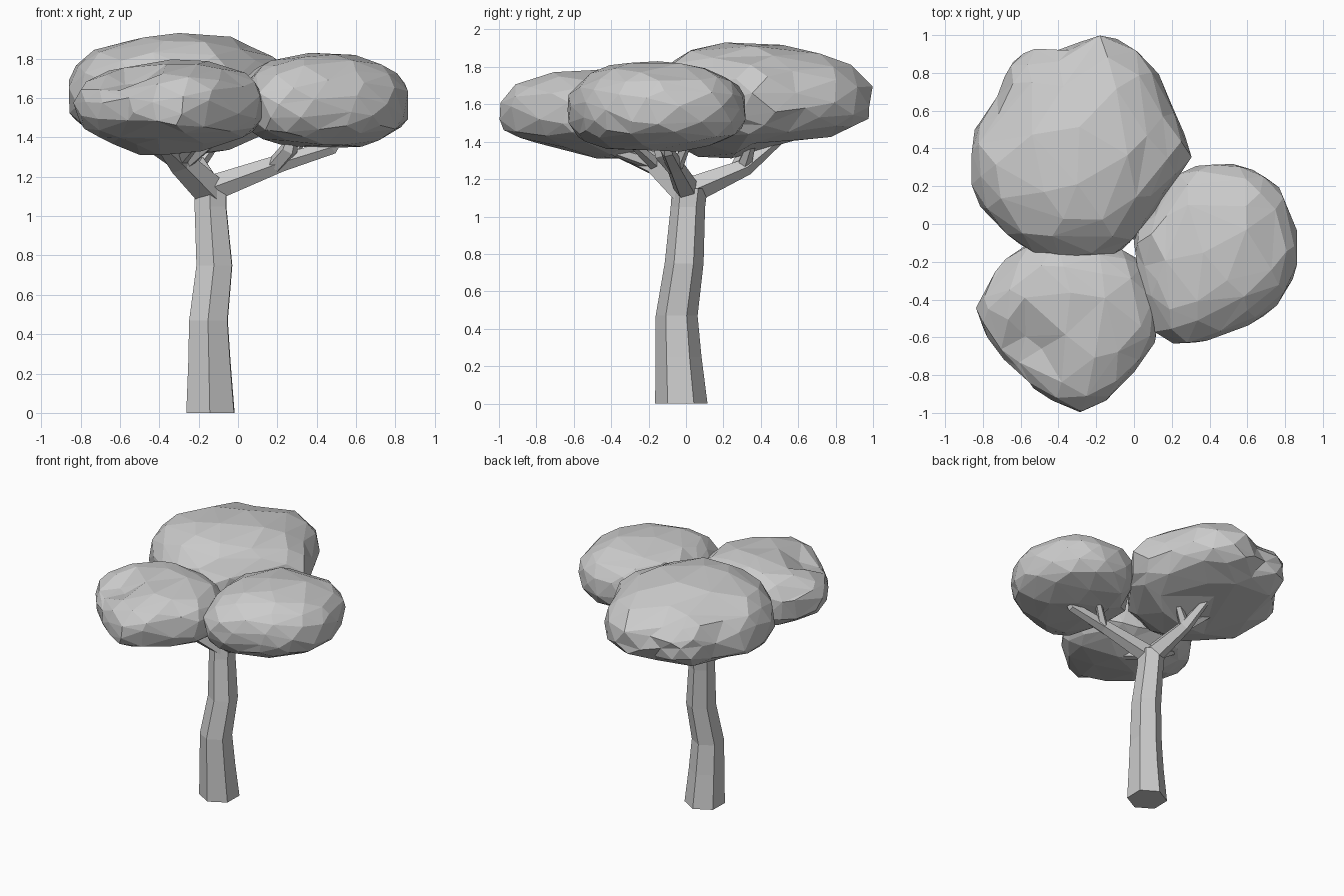
import bpy, bmesh, math, random
from mathutils import Vector, Euler

if "Cube" in bpy.data.objects:
    bpy.data.objects.remove(bpy.data.objects["Cube"])

random.seed(4)


def finish(name, bm):
    bmesh.ops.recalc_face_normals(bm, faces=bm.faces)
    mesh = bpy.data.meshes.new(name)
    bm.to_mesh(mesh)
    bm.free()
    obj = bpy.data.objects.new(name, mesh)
    bpy.context.collection.objects.link(obj)
    return obj


def limb(name, points, radii, sides, flat=False, spin=0.0):
    """Tapered flat-sided tube along a path (flat keeps rings level)."""
    bm = bmesh.new()
    pts = [Vector(p) for p in points]
    rings = []
    for i, p in enumerate(pts):
        d = pts[min(i + 1, len(pts) - 1)] - pts[max(i - 1, 0)]
        q = Vector((0, 0, 1)) if flat else d.normalized()
        u = q.cross(Vector((0, 1, 0)) if flat else Vector((0, 0, 1))).normalized()
        w = q.cross(u)
        rings.append([bm.verts.new(p + radii[i] * (u * math.cos(a) + w * math.sin(a)))
                      for a in (spin + k * math.tau / sides for k in range(sides))])
    for a, b in zip(rings, rings[1:]):
        for k in range(sides):
            n = (k + 1) % sides
            bm.faces.new((a[k], a[n], b[n], b[k]))
    bm.faces.new(rings[0])
    bm.faces.new(rings[-1])
    return finish(name, bm)


def canopy(name, centre, outline, up, down, round_top, tilt_top, tilt_bottom, dents=()):
    """Faceted foliage pad: icosphere fitted to a plan outline."""
    cx, cy, cz = centre
    polar = sorted((math.atan2(y - cy, x - cx) % math.tau, math.hypot(x - cx, y - cy))
                   for x, y in outline)
    polar = [(polar[-1][0] - math.tau, polar[-1][1])] + polar + [(polar[0][0] + math.tau, polar[0][1])]

    def reach(a):
        for (a0, r0), (a1, r1) in zip(polar, polar[1:]):
            if a0 <= a <= a1:
                return r0 + (r1 - r0) * (a - a0) / max(a1 - a0, 1e-6)
        return polar[0][1]

    bm = bmesh.new()
    bmesh.ops.create_icosphere(bm, subdivisions=3, radius=1)
    turn = Euler((random.random(), random.random(), random.random()))
    for v in bm.verts:
        d = v.co + Vector([random.uniform(-0.05, 0.05) for _ in range(3)])
        d.rotate(turn)
        d.normalize()
        h, s = math.hypot(d.x, d.y), d.z
        a = math.atan2(d.y, d.x) % math.tau
        r = reach(a) * h ** (round_top if s > 0 else 0.75) * random.uniform(0.99, 1.015)
        x, y = cx + r * math.cos(a), cy + r * math.sin(a)
        z = up * s ** 0.9 if s > 0 else -down * (-s) ** 0.75
        for dx, dy, size, depth in dents:
            if s * depth > 0:  # positive depth lowers the top, negative lowers the underside
                z -= depth * s * math.exp(-((x - dx) ** 2 + (y - dy) ** 2) / size ** 2)
        t = (s + 1) / 2
        z += cz + (tilt_top * t + tilt_bottom * (1 - t)) * (y - cy) + random.uniform(-0.01, 0.01)
        v.co = (x, y, z)
    obj = finish(name, bm)
    mod = obj.modifiers.new("larger_facets", 'DECIMATE')
    mod.ratio = 0.6
    return obj


# Trunk
limb("trunk",
     [(-.14, -.025, 0), (-.145, -.04, .25), (-.15, -.05, .47), (-.12, -.01, .75),
      (-.14, .01, 1.05), (-.14, .02, 1.15)],
     [.14, .123, .112, .104, .092, .095], 6, flat=True, spin=.5)

# Main branches and twigs: (points, radii)
branches = {
    "right_branch": ([(-.16, .01, 1.13), (.22, -.06, 1.27), (.48, -.1, 1.35), (.56, -.11, 1.46)], [.072, .047, .037, .015]),
    "right_twig": ([(.19, -.06, 1.26), (.26, -.13, 1.34), (.29, -.16, 1.45)], [.045, .045, .025]),
    "right_back_twig": ([(.24, -.05, 1.27), (.35, .02, 1.42)], [.035, .02]),
    "back_branch": ([(-.14, 0, 1.13), (-.2, .32, 1.265), (-.25, .52, 1.43)], [.078, .047, .025]),
    "back_left_twig": ([(-.19, .27, 1.25), (-.4, .35, 1.42)], [.04, .025]),
    "back_right_twig": ([(-.2, .31, 1.27), (-.08, .36, 1.42)], [.04, .02]),
    "front_branch": ([(-.13, .02, 1.12), (-.3, -.16, 1.28), (-.4, -.42, 1.37)], [.09, .07, .03]),
    "front_left_twig": ([(-.3, -.15, 1.28), (-.52, -.2, 1.4)], [.05, .02]),
    "front_right_twig": ([(-.27, -.15, 1.27), (-.1, -.3, 1.4)], [.04, .02]),
    "front_long_twig": ([(-.3, -.17, 1.28), (-.2, -.48, 1.38)], [.04, .02]),
}
for name, (pts, radii) in branches.items():
    limb(name, pts, radii, 5)

# Foliage pads
canopy("back_canopy", (-.3, .42, 1.615),
       [(.30, .35), (.2, .6), (.15, .76), (-.07, .98), (-.2, 1.01), (-.38, .89), (-.52, .94),
        (-.65, .86), (-.71, .67), (-.82, .55), (-.87, .27), (-.83, .14), (-.6, -.12),
        (-.07, -.15), (.05, 0), (.2, .2)],
       .31, .235, .88, -.06, .09, [(-.4, .88, .12, .08), (-.75, .62, .12, .05), (-.15, .15, .2, -.08)])
canopy("right_canopy", (.43, -.15, 1.58),
       [(.87, -.12), (.83, -.32), (.72, -.46), (.48, -.58), (.24, -.64), (.12, -.59), (.06, -.45),
        (.03, -.2), (-.01, -.07), (.1, .05), (.27, .29), (.41, .32), (.63, .29), (.76, .21), (.84, .02)],
       .245, .23, .82, 0, .02)
canopy("front_canopy", (-.32, -.45, 1.56),
       [(.08, -.3), (.13, -.57), (-.02, -.8), (-.23, -.98), (-.34, -1.02), (-.44, -.93), (-.6, -.79),
        (-.75, -.63), (-.84, -.47), (-.78, -.33), (-.6, -.12), (-.2, -.11), (.04, -.2)],
       .235, .205, .82, 0, -.03, [(-.56, -.66, .15, .14), (-.4, -.42, .2, -.06)])
